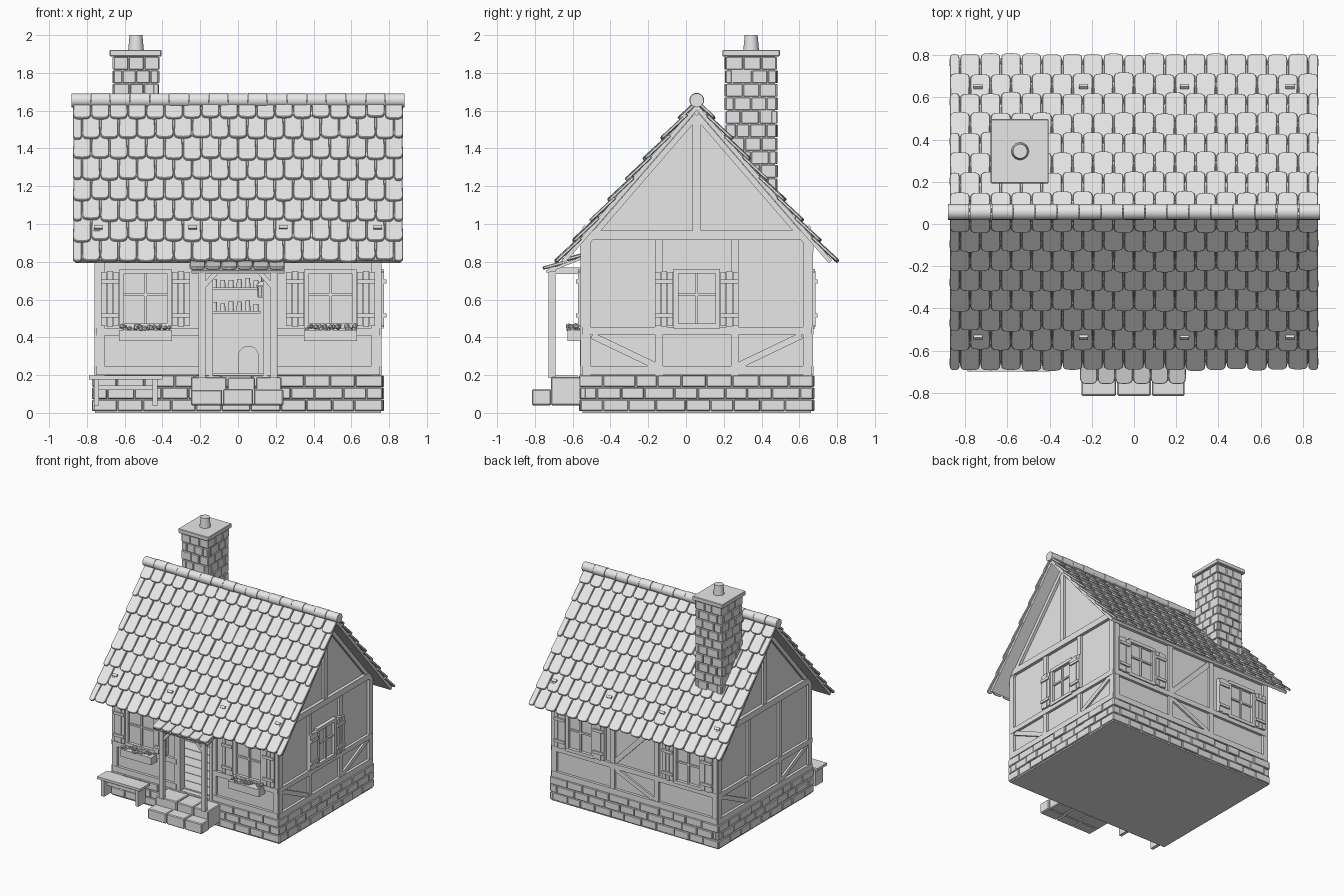
import bpy, bmesh, math, random
from mathutils import Matrix, Vector

random.seed(4)
if "Cube" in bpy.data.objects:
    bpy.data.objects.remove(bpy.data.objects["Cube"])

grey = bpy.data.materials.new("light_grey")
grey.use_nodes = True
grey.diffuse_color = (0.8, 0.8, 0.8, 1)
grey.node_tree.nodes["Principled BSDF"].inputs["Base Color"].default_value = (0.8, 0.8, 0.8, 1)

HX, HY, YC = 0.74, 0.595, 0.057     # wall half sizes and house centre in y
RIDGE, SLOPE = 1.67, 1.157          # roof apex height and gradient
PITCH = math.atan(SLOPE)
T = Matrix.Translation
parts = {}


def mesh(name):
    return parts.setdefault(name, bmesh.new())


def rz(deg):
    return Matrix.Rotation(math.radians(deg), 4, 'Z')


def box(name, lo, hi, M=Matrix()):
    lo, hi = Vector(lo), Vector(hi)
    size = Matrix.Diagonal((*(hi - lo), 1))
    bmesh.ops.create_cube(mesh(name), size=1, matrix=M @ T((lo + hi) / 2) @ size)


def prism(name, outline, y0, y1, M=Matrix()):
    """Extrude an (x, z) outline between two depths."""
    bm = mesh(name)
    a = [bm.verts.new(M @ Vector((x, y0, z))) for x, z in outline]
    b = [bm.verts.new(M @ Vector((x, y1, z))) for x, z in outline]
    bm.faces.new(a)
    bm.faces.new(b[::-1])
    for i in range(len(a)):
        j = (i + 1) % len(a)
        bm.faces.new((a[j], a[i], b[i], b[j]))


def cylinder(name, r, length, M, r2=None, sides=20):
    bmesh.ops.create_cone(mesh(name), cap_ends=True, segments=sides, radius1=r,
                          radius2=r if r2 is None else r2, depth=length, matrix=M)


def beam(name, M, a, b, w=0.045, out=0.02):
    """Timber on a facade from a to b, both (along, up)."""
    d = Vector(b) - Vector(a)
    R = Matrix.Rotation(-math.atan2(d.y, d.x), 4, 'Y')
    box(name, (0, -out, -w / 2), (d.length, 0.01, w / 2), M @ T((a[0], 0, a[1])) @ R)


def brick_ring(name, cx, cy, hx, hy, z0, rows, h, length):
    for k in range(4):
        a, d = (hx, hy) if k % 2 == 0 else (hy, hx)
        M = T((cx, cy, 0)) @ rz(90 * k)
        for r in range(rows):
            n = max(2, round(2 * a / length))
            step = 2 * a / n
            cuts = [-a] + [-a + step * (i + (0.5 if r % 2 else 0) + random.uniform(-.15, .15))
                           for i in range(0 if r % 2 else 1, n)] + [a]
            for u, v in zip(cuts, cuts[1:]):
                out = random.uniform(-0.004, 0.006)
                box(name, (u + .002, -d - out, z0 + r * h + .002),
                    (v - .002, -d + .03, z0 + (r + 1) * h - .002), M)


def tile(name, M, x, bottom, w, length, tilt):
    """Round-ended shingle lying in the slope plane, lower edge at bottom."""
    w *= 0.48
    outline = [(-w * .95, length), (w * .95, length)]
    for i in range(9):
        t = math.pi * i / 8
        c, s = math.cos(t), math.sin(t)
        outline.append((w * math.copysign(abs(c) ** .55, c), .035 - .035 * s ** .8))
    L = T((x, -bottom, random.uniform(-.003, .003))) @ Matrix.Rotation(-tilt, 4, 'X') \
        @ Matrix.Rotation(-math.pi / 2, 4, 'X')
    prism(name, outline, -.006, .01, M @ L)


# Stone base and plaster walls
box("foundation", (-.758, YC - .606, 0), (.758, YC + .606, .2))
brick_ring("foundation_bricks", 0, YC, .767, .617, .008, 3, .064, .14)
eave = RIDGE - .069 - SLOPE * HY
gable = [(-HY, .19), (HY, .19), (HY, eave), (0, RIDGE - .069), (-HY, eave)]
FRONT, RIGHT, BACK, LEFT = [T((HX * sx, YC + HY * sy, 0)) @ rz(a) for sx, sy, a in
                            ((0, -1, 0), (1, 0, 90), (0, 1, 180), (-1, 0, -90))]
for M in (RIGHT, LEFT):
    prism("gable_walls", gable, 0, .04, M)
box("back_wall", (-.7, 0, .19), (.7, .04, eave), BACK)
for s in (-1, 1):
    x0, x1 = sorted((s * .15, s * .7))
    box("front_wall", (x0, 0, .19), (x1, .04, eave), FRONT)
box("front_wall", (-.15, 0, .76), (.15, .04, eave), FRONT)

# Timber frame
for M, h in ((FRONT, HX), (BACK, HX), (RIGHT, HY), (LEFT, HY)):
    e = h + .012
    post = .17 if M is FRONT else .2
    for s in (-1, 1):
        beam("timber_frame", M, (s * (h - .01), .2), (s * (h - .01), eave + .02))
        beam("timber_frame", M, (s * post, .2), (s * post, .93), .04, .018)
        if M is FRONT:
            beam("timber_frame", M, (s * post, .225), (s * e, .225), .045, .022)
            beam("timber_frame", M, (s * post, .43), (s * e, .43), .04, .022)
        elif h == HY:
            beam("timber_frame", M, (s * .22, .25), (s * (h - .04), .41), .035, .015)
            top = RIDGE - .095
            beam("timber_frame", M, (0, top), (s * .58, top - SLOPE * .58), .03, .022)
    if M is not FRONT:
        beam("timber_frame", M, (-e, .225), (e, .225), .045, .022)
        beam("timber_frame", M, (-e, .435), (e, .435), .04, .022)
    if h == HY:
        beam("timber_frame", M, (-e, .94), (e, .94), .05, .026)
        beam("timber_frame", M, (0, .95), (0, 1.57), .045, .019)
    else:
        beam("timber_frame", M, (-e, .88), (e, .88), .05, .022)
beam("timber_frame", BACK, (-.18, .47), (.18, .84), .04, .015)
beam("timber_frame", BACK, (-.18, .41), (.18, .25), .035, .015)


# Windows with shutters and flower boxes
def window(M, u, w, flowers=False):
    L = M @ T((u, 0, .605))
    h = .145
    box("window_glass", (-w, -.006, -h), (w, .002, h), L)
    for s in (-1, 1):
        beam("window_frames", L, (s * w, -h), (s * w, h), .024, .028)
        beam("window_frames", L, (-w - .012, s * h), (w + .012, s * h), .026, .031)
        for i in range(3):
            c = s * (w + .03 + i * .033)
            beam("shutters", L, (c, -.145 - .006 * (i % 2)), (c, .14 + .006 * (i % 2)), .03, .034)
        for z in (-.09, .09):
            beam("shutters", L, (s * (w + .015), z), (s * (w + .11), z), .022, .045)
    beam("window_frames", L, (0, -h), (0, h), .014, .02)
    beam("window_frames", L, (-w, .02), (w, .02), .014, .018)
    if flowers:
        box("flower_boxes", (-.14, -.09, -.225), (.14, -.01, -.165), L)
        for i in range(26):
            p = (random.uniform(-.13, .13), random.uniform(-.085, -.025), random.uniform(-.165, -.145))
            bmesh.ops.create_icosphere(mesh("flowers"), subdivisions=1, matrix=L @ T(p),
                                       radius=random.uniform(.01, .017))


for s in (-1, 1):
    window(FRONT, s * .49, .125, True)
    window(BACK, s * .49, .115)
window(RIGHT, 0, .11)

# Main roof: deck, shingles, peg ends and ridge roll
ROWS, STEP, COLS = 8, .143, 18
for side in (0, 180):
    M = T((0, YC, RIDGE)) @ rz(side) @ Matrix.Rotation(PITCH, 4, 'X')
    box("roof_deck", (-.86, -1.12, -.045), (.86, .0, -.022), M)
    for r in range(ROWS):
        w = 1.75 / COLS
        shift = .5 if r % 2 else 0
        for c in range(COLS + (r % 2)):
            x = -.875 + (c + .5 - shift) * w
            half = .5 if r % 2 and c in (0, COLS) else 1
            if half < 1:
                x += w * .25 if c == 0 else -w * .25
            low = (r + 1) * STEP + random.uniform(-.006, .006)
            tile("roof_tiles", M, x, low, w * half, min(.18, low - .01), .11)
    for x in (-.74, -.24, .24, .74):
        box("roof_pegs", (x - .022, -.92, -.03), (x + .022, -.9, .008), M)
for i in range(17):
    x = -.832 + i * .104
    cylinder("ridge_tiles", .037 + .002 * (i % 2), .101,
             T((x, YC, 1.655)) @ Matrix.Rotation(math.pi / 2, 4, 'Y'))

# Chimney
box("chimney_core", (-.655, .22, 1.1), (-.425, .47, 1.89))
brick_ring("chimney_bricks", -.54, .345, .12, .136, 1.1, 11, .0715, .09)
box("chimney_cap", (-.68, .193, 1.888), (-.405, .497, 1.922))
cylinder("chimney_pot", .042, .085, T((-.54, .345, 1.9575)), .034, 24)

# Porch: steps, posts, braces and small shingled roof
for x0, x1 in ((-.25, -.085), (-.08, .08), (.085, .24)):
    box("porch_steps", (x0, -.815, .04), (x1, -.715, .12 + random.uniform(0, .012)))
for x0, x1 in ((-.25, -.06), (-.055, .09), (.095, .23)):
    box("porch_steps", (x0, -.715, .04), (x1, -.53, .185 + random.uniform(0, .006)))
PORCH = T((0, -.71, 0))
for s in (-1, 1):
    x = s * .19
    box("porch_posts", (x - .018, -.728, .185), (x + .018, -.692, .77))
    box("porch_beams", (x - .018, -.72, .735), (x + .018, -.53, .77))
    beam("porch_beams", PORCH, (x, .66), (s * .11, .75), .025, .012)
box("porch_beams", (-.24, -.73, .745), (.24, -.692, .775))
M = T((0, -.54, .855)) @ Matrix.Rotation(.38, 4, 'X')
box("porch_deck", (-.245, -.225, -.035), (.245, 0, -.02), M)
for r in range(2):
    for c in range(6):
        tile("porch_tiles", M, -.205 + c * .084 - .01 * r, .125 + r * .11, .086, .12, .11)

# Lantern
cylinder("lantern", .02, .06, T((.125, -.48, .64)), .026, 8)
cylinder("lantern", .034, .025, T((.125, -.48, .683)), .006, 8)
cylinder("lantern", .004, .09, T((.125, -.48, .735)), .004, 6)

# Door frame and room inside
box("door_frame", (-.15, -.56, .74), (.15, -.5, .765))
for s in (-1, 1):
    box("door_frame", (s * .145 - .012, -.56, .19), (s * .145 + .012, -.5, .765))
for i in range(10):
    y = YC - HY + .03 + i * .115
    box("floor_boards", (-.7, y, .19), (.7, y + .11, .21))
for z in (.525, .65):
    box("shelves", (-.15, .48, z), (.12, .61, z + .014))
    for i in range(6):
        h = random.uniform(.035, .055)
        cylinder("jars", .016, h, T((-.125 + i * .044, .53, z + .014 + h / 2)), .013, 10)
arch = [(.055 + .055 * math.cos(math.pi * i / 10), .3 + .055 * math.sin(math.pi * i / 10))
        for i in range(11)]
prism("hearth", arch + [(0, .21), (.11, .21)], .56, .61)

# Bench
box("bench", (-.79, -.7, .178), (-.4, -.575, .198))
for x in (-.75, -.44):
    box("bench", (x - .013, -.685, .04), (x + .013, -.59, .18))
box("bench", (-.75, -.645, .12), (-.44, -.63, .145))

# Turn every part into an object
BEVEL = {"foundation_bricks": .004, "chimney_bricks": .004, "porch_steps": .006,
         "roof_tiles": .003, "porch_tiles": .003, "chimney_cap": .004}
for name, bm in parts.items():
    bmesh.ops.recalc_face_normals(bm, faces=bm.faces)
    me = bpy.data.meshes.new(name)
    bm.to_mesh(me)
    bm.free()
    me.materials.append(grey)
    ob = bpy.data.objects.new(name, me)
    bpy.context.scene.collection.objects.link(ob)
    if name in BEVEL:
        mod = ob.modifiers.new("soft_edges", 'BEVEL')
        mod.width, mod.segments = BEVEL[name], 1
    if name in ("ridge_tiles", "chimney_pot", "jars", "lantern"):
        bpy.ops.object.select_all(action='DESELECT')
        ob.select_set(True)
        bpy.context.view_layer.objects.active = ob
        bpy.ops.object.shade_smooth_by_angle(angle=math.radians(40))
